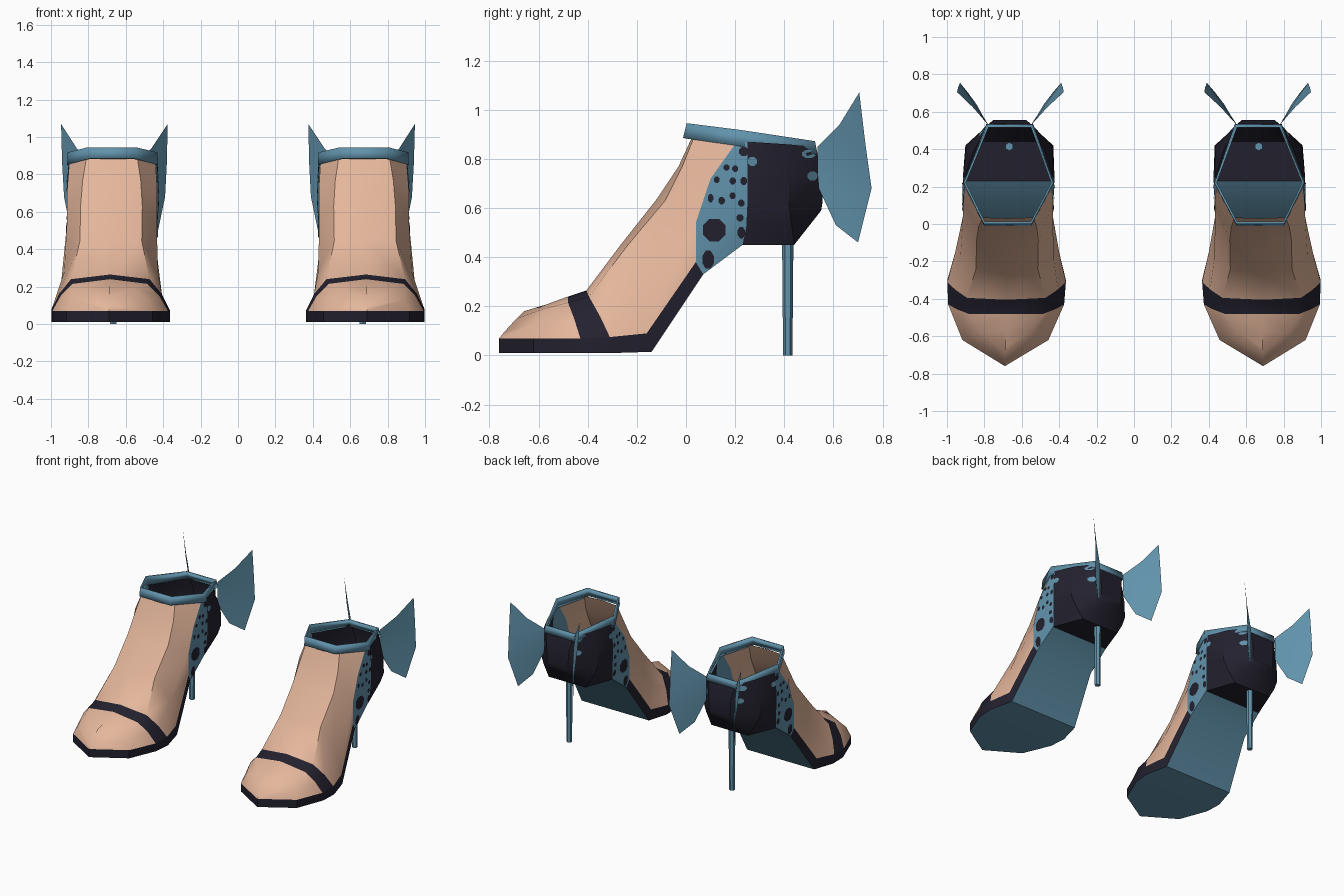
import bpy, bmesh, math
from mathutils import Vector
from mathutils.bvhtree import BVHTree

if "Cube" in bpy.data.objects:
    bpy.data.objects.remove(bpy.data.objects["Cube"])


def material(name, rgb):
    m = bpy.data.materials.new(name)
    m.use_nodes = True
    m.diffuse_color = (*rgb, 1)
    m.node_tree.nodes["Principled BSDF"].inputs["Base Color"].default_value = (*rgb, 1)
    return m


SKIN = material("skin", (0.78, 0.47, 0.33))
DARK = material("dark_leather", (0.016, 0.015, 0.027))
TEAL = material("teal_leather", (0.12, 0.29, 0.41))


def mirror(p):
    return (-p[0], p[1], p[2])


def around(half):
    """Continue a half section across the middle to the other side."""
    rest = [mirror(p) for p in reversed(half)]
    return half + (rest[1:] if half[-1][0] == 0 else rest)


def sheet(bm, rows, mat=lambda i, j: 0):
    """Skin a grid of points; mat picks the slot from row and column."""
    for i in range(len(rows) - 1):
        for j in range(len(rows[0]) - 1):
            quad = [rows[i][j], rows[i][j + 1], rows[i + 1][j + 1], rows[i + 1][j]]
            corners = list(dict.fromkeys(quad))
            if len(corners) > 2:
                f = bm.faces.new([bm.verts.new(p) for p in corners])
                f.material_index = mat(i, j)


def finish(bm, name, side, mats, angle=35, thick=0):
    """Weld, move to the given side's shoe and make the object."""
    bmesh.ops.remove_doubles(bm, verts=bm.verts, dist=0.0005)
    for v in bm.verts:
        v.co.x = side * (0.675 - 0.02 * v.co.y + v.co.x)
    bmesh.ops.recalc_face_normals(bm, faces=bm.faces)
    me = bpy.data.meshes.new(name)
    bm.to_mesh(me)
    bm.free()
    for m in mats:
        me.materials.append(m)
    ob = bpy.data.objects.new(("left_" if side > 0 else "right_") + name, me)
    bpy.context.collection.objects.link(ob)
    if thick:
        mod = ob.modifiers.new("thickness", "SOLIDIFY")
        mod.thickness = thick
    bpy.ops.object.select_all(action="DESELECT")
    ob.select_set(True)
    bpy.context.view_layer.objects.active = ob
    bpy.ops.object.shade_smooth_by_angle(angle=math.radians(angle))
    return ob


# Sole outline: lower and upper edge at each station from toe to arch
SOLE = [
    [(0, -0.76, 0.01), (0, -0.76, 0.07)],
    [(0.23, -0.62, 0.01), (0.23, -0.62, 0.07)],
    [(0.31, -0.42, 0.01), (0.31, -0.43, 0.07)],
    [(0.317, -0.3, 0.01), (0.317, -0.31, 0.075)],
    [(0.275, -0.14, 0.015), (0.28, -0.16, 0.09)],
    [(0.235, 0.07, 0.33), (0.24, 0.04, 0.38)],
]
# Foot above the sole: side, shoulder and instep at the same stations
UPPER = [
    [(0, -0.74, 0.095), (0, -0.69, 0.15), (0, -0.66, 0.18)],
    [(0.2, -0.61, 0.13), (0.13, -0.58, 0.19), (0, -0.57, 0.207)],
    [(0.265, -0.455, 0.15), (0.2, -0.48, 0.215), (0, -0.48, 0.24)],
    [(0.275, -0.35, 0.16), (0.21, -0.395, 0.24), (0, -0.405, 0.265)],
    [(0.25, -0.19, 0.28), (0.165, -0.24, 0.445), (0, -0.27, 0.445)],
    [(0.24, 0.04, 0.54), (0.165, -0.085, 0.63), (0, -0.12, 0.635)],
]
ANKLE = [
    [(0.24, 0.1, 0.72), (0.155, -0.015, 0.77), (0, -0.03, 0.77)],
    [(0.23, 0.2, 0.86), (0.135, 0.035, 0.895), (0, 0.03, 0.9)],
]
# Heel cup columns, bottom to top, from the side panel to the back
CUP = [
    SOLE[5] + [UPPER[5][0], ANKLE[0][0], ANKLE[1][0]],
    [(0.23, 0.23, 0.45), (0.24, 0.245, 0.52), (0.245, 0.25, 0.62), (0.245, 0.25, 0.74), (0.235, 0.25, 0.87)],
    [(0.15, 0.44, 0.45), (0.2, 0.43, 0.53), (0.235, 0.42, 0.61), (0.23, 0.42, 0.73), (0.185, 0.4, 0.86)],
    [(0.075, 0.53, 0.565), (0.08, 0.55, 0.59), (0.085, 0.555, 0.62), (0.09, 0.555, 0.74), (0.115, 0.525, 0.85)],
]
# Collar corners as lower and upper point
COLLAR = [
    [(0.125, -0.012, 0.885), (0.13, 0.003, 0.945)],
    [(0.243, 0.22, 0.852), (0.24, 0.22, 0.918)],
    [(0.125, 0.535, 0.82), (0.12, 0.525, 0.872)],
]
# Wing: root, middle and outer edge, top to bottom
WING = [
    [(0.12, 0.535, 0.85), (0.12, 0.535, 0.8), (0.12, 0.535, 0.74), (0.12, 0.54, 0.68)],
    [(0.2, 0.625, 0.94), (0.19, 0.64, 0.83), (0.18, 0.64, 0.68), (0.165, 0.61, 0.53)],
    [(0.285, 0.705, 1.07), (0.28, 0.73, 0.86), (0.27, 0.755, 0.68), (0.225, 0.7, 0.46)],
]
# Painted spots: y, z, half width, half height
DARK_SPOTS = [
    (0.235, 0.83, 0.02, 0.02), (0.165, 0.765, 0.013, 0.014), (0.2, 0.76, 0.013, 0.014),
    (0.125, 0.715, 0.012, 0.014), (0.19, 0.71, 0.014, 0.015), (0.235, 0.71, 0.014, 0.018),
    (0.1, 0.64, 0.012, 0.018), (0.145, 0.63, 0.014, 0.016), (0.19, 0.65, 0.013, 0.015),
    (0.225, 0.62, 0.014, 0.015), (0.22, 0.56, 0.016, 0.015), (0.115, 0.51, 0.05, 0.05),
    (0.225, 0.5, 0.016, 0.025), (0.09, 0.39, 0.025, 0.04),
]
TEAL_SPOTS = [(0.5, 0.82, 0.03, 0.018), (0.515, 0.73, 0.022, 0.02), (0.27, 0.79, 0.02, 0.02)]


def spots(surface, side, name, table, mat):
    """Thin plates laid on both flanks of the heel cup."""
    src = bmesh.new()
    src.from_mesh(surface.data)
    tree = BVHTree.FromBMesh(src)
    bm = bmesh.new()
    for flank in (-1, 1):
        for y, z, ry, rz in table:
            ring = []
            for k in range(8):
                a = math.tau * (k + 0.5) / 8
                start = Vector((side * 0.67 + flank * 0.6, y + ry * math.cos(a), z + rz * math.sin(a)))
                hit = tree.ray_cast(start, Vector((-flank, 0, 0)))[0]
                if hit:
                    hit.x += flank * 0.004
                    # back to shoe space, which finish() undoes
                    ring.append((hit.x * side - 0.675 + 0.02 * hit.y, hit.y, hit.z))
            if len(ring) > 2:
                bm.faces.new([bm.verts.new(p) for p in ring])
    src.free()
    finish(bm, name, side, [mat])


for side in (1, -1):
    # Foot with the toe strap
    bm = bmesh.new()
    rows = [around([s[1]] + u) for s, u in zip(SOLE, UPPER)]
    sheet(bm, rows, lambda i, j: 1 if i == 2 else 0)
    sheet(bm, [around(r) for r in [UPPER[5]] + ANKLE])
    finish(bm, "foot", side, [SKIN, DARK], 50)

    # Sole: dark rim and teal underside running up the arch
    bm = bmesh.new()
    sheet(bm, SOLE)
    sheet(bm, [[mirror(p) for p in r] for r in SOLE])
    under = [r[0] for r in SOLE] + [CUP[1][0]]
    sheet(bm, [[p, mirror(p)] for p in under], lambda i, j: 1)
    finish(bm, "sole", side, [DARK, TEAL])

    # Heel cup with teal side panels and dark back
    bm = bmesh.new()
    columns = CUP + [[mirror(p) for p in c] for c in reversed(CUP)]
    sheet(bm, columns, lambda i, j: 1 if i in (0, len(columns) - 2) else 0)
    sheet(bm, [[c[0], mirror(c[0])] for c in CUP[1:]])
    cup = finish(bm, "heel_cup", side, [DARK, TEAL])
    spots(cup, side, "panel_spots", DARK_SPOTS, DARK)
    spots(cup, side, "heel_spots", TEAL_SPOTS, TEAL)

    # Ankle collar
    bm = bmesh.new()
    ring = COLLAR + [[mirror(p) for p in c] for c in reversed(COLLAR)]
    sheet(bm, ring + ring[:1])
    finish(bm, "collar", side, [TEAL], 30, 0.012)

    # Pair of wings
    bm = bmesh.new()
    sheet(bm, WING)
    sheet(bm, [[mirror(p) for p in c] for c in WING])
    finish(bm, "wings", side, [TEAL], 50)

    # Thin stiletto heel
    bm = bmesh.new()
    bmesh.ops.create_cone(bm, cap_ends=True, segments=6, radius1=0.019, radius2=0.023, depth=0.46)
    bmesh.ops.translate(bm, vec=(0, 0.414, 0.23), verts=bm.verts)
    finish(bm, "stiletto", side, [TEAL], 30)
